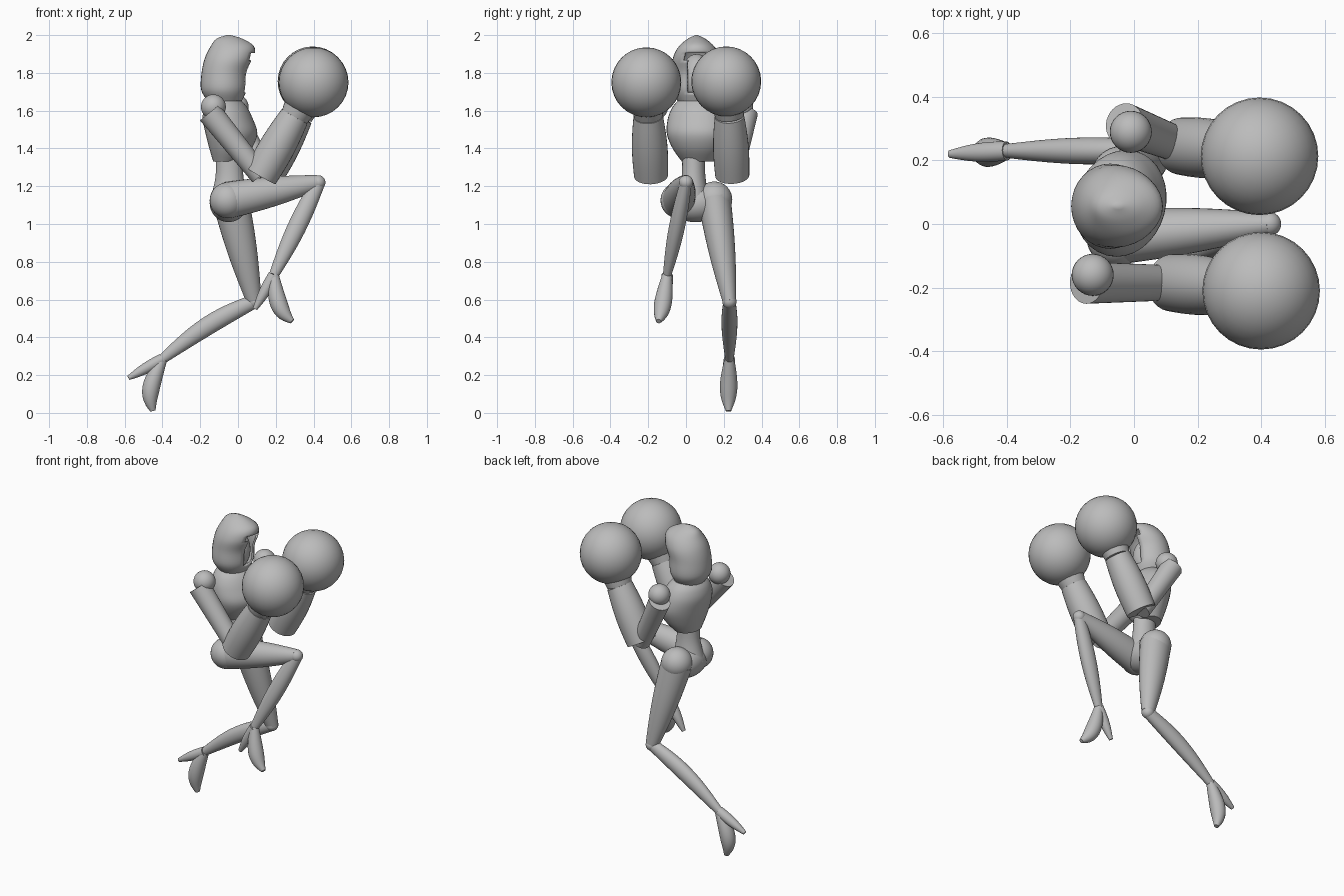
import bpy
import bmesh
from math import sin, cos, pi, radians
from mathutils import Vector
from mathutils.geometry import interpolate_bezier

cube = bpy.data.objects.get("Cube")
if cube:
    bpy.data.objects.remove(cube, do_unlink=True)

UP = Vector((0, 0, 1))
ORIGIN = Vector()
SIDES = 32

grey = bpy.data.materials.new("plain_grey")
grey.use_nodes = True
grey.diffuse_color = (0.5, 0.5, 0.5, 1)
shader = next(node for node in grey.node_tree.nodes if node.type == 'BSDF_PRINCIPLED')
shader.inputs["Base Color"].default_value = grey.diffuse_color


def finish(name, bm):
    """Turn a bmesh into a named, smooth-shaded grey object."""
    bmesh.ops.recalc_face_normals(bm, faces=bm.faces)
    mesh = bpy.data.meshes.new(name)
    bm.to_mesh(mesh)
    bm.free()
    mesh.materials.append(grey)
    part = bpy.data.objects.new(name, mesh)
    bpy.context.collection.objects.link(part)
    bpy.ops.object.select_all(action='DESELECT')
    part.select_set(True)
    bpy.context.view_layer.objects.active = part
    bpy.ops.object.shade_smooth_by_angle(angle=radians(40))
    return part


def ellipsoid(name, centre, half_sizes):
    bm = bmesh.new()
    bmesh.ops.create_uvsphere(bm, u_segments=SIDES, v_segments=SIDES // 2, radius=1)
    bmesh.ops.scale(bm, vec=half_sizes, verts=bm.verts)
    bmesh.ops.translate(bm, vec=centre, verts=bm.verts)
    return finish(name, bm)


def ball(name, centre, radius):
    return ellipsoid(name, centre, (radius, radius, radius))


def skin(name, sections, side_axis):
    """Join elliptical sections given as (centre, along, depth, width)."""
    bm = bmesh.new()
    rings = []
    for centre, along, depth, width in sections:
        side = (side_axis - along * side_axis.dot(along)).normalized()
        front = side.cross(along)
        angles = [2 * pi * k / SIDES for k in range(SIDES)]
        rings.append([bm.verts.new(centre + front * depth * cos(a) + side * width * sin(a))
                      for a in angles])
    for low, high in zip(rings, rings[1:]):
        for k in range(SIDES):
            bm.faces.new((low[k - 1], low[k], high[k], high[k - 1]))
    bm.faces.new(rings[0])
    bm.faces.new(rings[-1])
    return finish(name, bm)


def limb(name, start, end, start_radius, end_radius, bulge=0, bend=ORIGIN, flat=1, steps=12):
    """A tapered limb that swells and bends most at its middle."""
    sections = []
    for i in range(steps + 1):
        t = i / steps
        arch = sin(pi * t)
        along = (end - start + bend * pi * cos(pi * t)).normalized()
        depth = start_radius + (end_radius - start_radius) * t + bulge * arch
        sections.append((start.lerp(end, t) + bend * arch, along, depth, depth * flat))
    return skin(name, sections, Vector((0, 1, 0)))


def stack(name, y, profile, wide, narrowing=0, yaw=0):
    """Level sections through a smooth (x, z, depth) profile."""
    rows = [Vector(row) for row in profile]
    rows = [rows[0], *rows, rows[-1]]
    curve = []
    for before, low, high, after in zip(rows, rows[1:], rows[2:], rows[3:]):
        curve += interpolate_bezier(low, low + (high - before) / 6,
                                    high - (after - low) / 6, high, 6)[:-1]
    curve.append(rows[-1])
    sections = []
    for x, z, depth in curve:
        t = (z - curve[0].y) / (curve[-1].y - curve[0].y)
        sections.append((Vector((x, y, z)), UP, depth, depth * (wide - narrowing * t ** 3)))
    return skin(name, sections, Vector((-sin(yaw), cos(yaw), 0)))


# Hood, opened at the front and underneath, then given thickness
head_y = 0.056
hood = stack("hood", head_y, [
    (-0.07, 1.65, 0.09), (-0.075, 1.71, 0.12), (-0.07, 1.8, 0.123),
    (-0.045, 1.88, 0.13), (-0.03, 1.94, 0.115), (-0.045, 1.98, 0.07),
    (-0.05, 2, 0.01)], wide=1.1, narrowing=0.5)
bm = bmesh.new()
bm.from_mesh(hood.data)
opening = []
for face in bm.faces:
    middle = face.calc_center_median()
    in_front = middle.x > 0 and abs(middle.y - head_y) < 0.06 and 1.69 < middle.z < 1.9
    underneath = face.normal.z < -0.99
    if in_front or underneath:
        opening.append(face)
bmesh.ops.delete(bm, geom=opening, context='FACES')
bm.to_mesh(hood.data)
bm.free()
shell = hood.modifiers.new("thickness", 'SOLIDIFY')
shell.thickness = 0.012
shell.offset = -1

# Head inside the hood, and neck
face_centre = Vector((-0.065, head_y, 1.77))
ellipsoid("face", face_centre, (0.1, 0.085, 0.13))
limb("neck", face_centre - UP / 5, face_centre, 0.065, 0.055)

# Turned rib cage over a narrow waist
stack("chest", 0.065, [
    (-0.06, 1.33, 0.07), (-0.04, 1.4, 0.11), (-0.035, 1.48, 0.135),
    (-0.055, 1.56, 0.13), (-0.065, 1.62, 0.11), (-0.07, 1.66, 0.08)],
    wide=1.25, yaw=radians(-15))
stack("waist", 0.04, [
    (-0.05, 1.38, 0.07), (-0.045, 1.25, 0.074), (-0.05, 1.12, 0.1)], wide=0.85)
ellipsoid("pelvis", (-0.05, 0.05, 1.11), (0.1, 0.15, 0.1))


# Arm: shoulder ball, upper arm, heavy forearm, cuff and round glove
def arm(side, outward, shoulder, elbow, wrist, glove):
    shoulder, elbow, wrist, glove = map(Vector, (shoulder, elbow, wrist, glove))
    ball(side + "_shoulder", shoulder, 0.066)
    sleeve = shoulder + Vector((-0.02, 0.025 * outward, -0.03))
    limb(side + "_upper_arm", sleeve, elbow, 0.066, 0.055)
    limb(side + "_forearm", elbow, wrist, 0.09, 0.078, bulge=0.01)
    limb(side + "_cuff", wrist, glove, 0.075, 0.12)
    ball(side + "_glove", glove, 0.185)


arm("right", -1, (-0.13, -0.16, 1.62), (0.12, -0.185, 1.255), (0.3, -0.2, 1.57),
    (0.4, -0.21, 1.75))
arm("left", 1, (-0.01, 0.29, 1.62), (0.15, 0.245, 1.255), (0.32, 0.23, 1.57),
    (0.395, 0.213, 1.755))


# Leg: hip, thigh, knee, shin, and a pointed shoe with a narrow heel
def leg(side, hip, knee, ankle, toe, heel, shin_bend):
    hip, knee, ankle, toe, heel = map(Vector, (hip, knee, ankle, toe, heel))
    ball(side + "_hip", hip, 0.095)
    limb(side + "_thigh", hip, knee, 0.097, 0.04, bulge=0.01, flat=0.9)
    ball(side + "_knee", knee, 0.038)
    limb(side + "_shin", knee, ankle, 0.037, 0.026, bulge=0.018, bend=shin_bend, flat=0.85)
    limb(side + "_shoe", ankle, toe, 0.026, 0.014, bulge=0.026, bend=(heel - ankle) / 5)
    limb(side + "_heel", ankle, heel, 0.03, 0.012, bulge=0.008)


leg("right", (-0.055, -0.04, 1.125), (0.425, 0, 1.22), (0.19, -0.1, 0.73),
    (0.287, -0.145, 0.485), (0.09, -0.105, 0.55), shin_bend=ORIGIN)
leg("left", (-0.04, 0.15, 1.13), (0.085, 0.23, 0.59), (-0.4, 0.23, 0.285),
    (-0.45, 0.225, 0.01), (-0.58, 0.22, 0.185), shin_bend=UP / 40)
